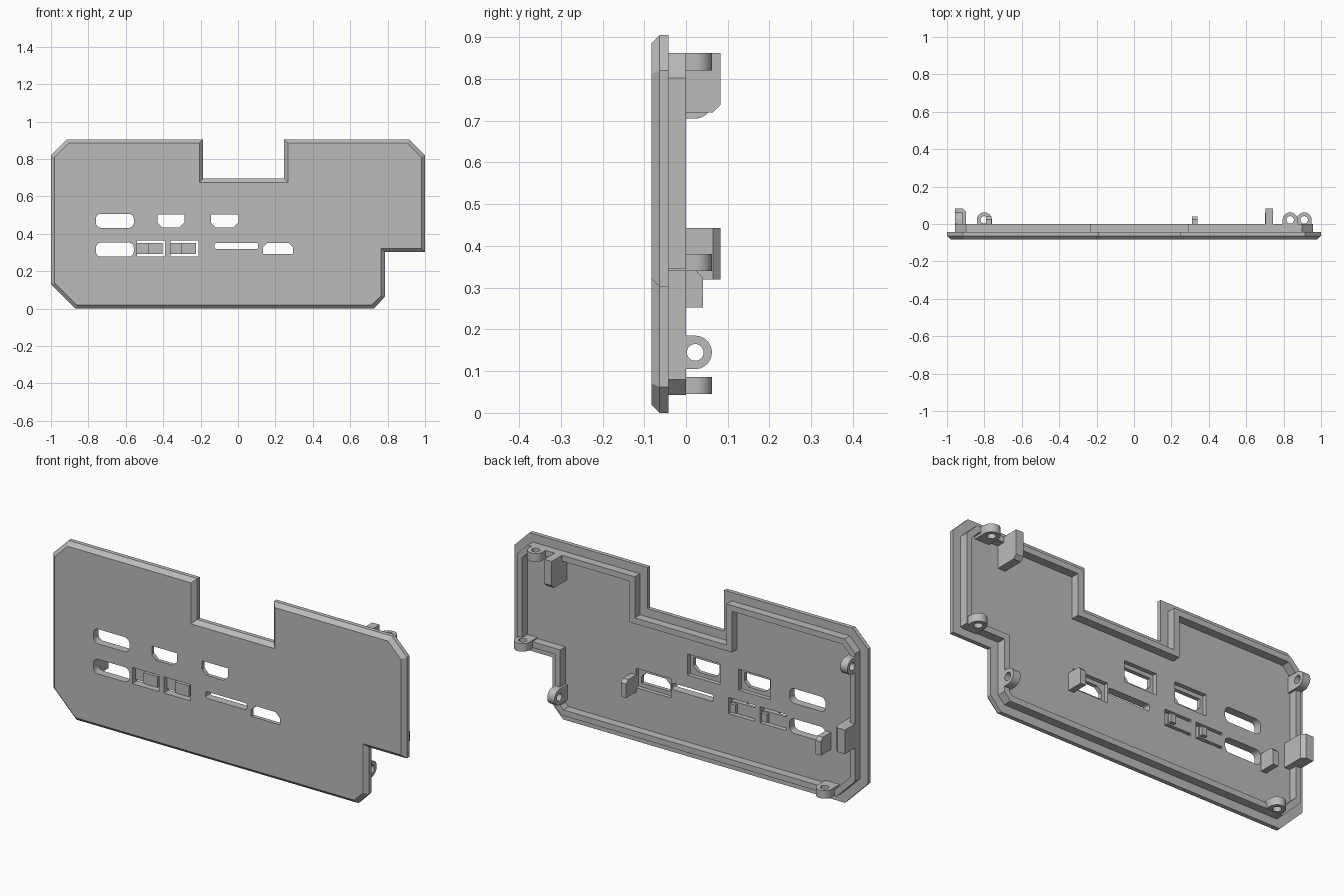
import bpy, bmesh, math
from mathutils import Vector

cube = bpy.data.objects.get("Cube")
if cube:
    bpy.data.objects.remove(cube, do_unlink=True)

grey = bpy.data.materials.new("plain grey")
grey.use_nodes = True
grey.diffuse_color = (0.5, 0.5, 0.5, 1)
grey.node_tree.nodes["Principled BSDF"].inputs["Base Color"].default_value = (0.5, 0.5, 0.5, 1)

FRONT, BEVEL, FLOOR, REAR = -0.083, -0.063, -0.042, 0.0


def loft(name, rings):
    """Closed solid through matching rings of 3D points."""
    bm = bmesh.new()
    loops = [[bm.verts.new(p) for p in ring] for ring in rings]
    for a, b in zip(loops, loops[1:]):
        for i in range(len(a)):
            j = (i + 1) % len(a)
            bm.faces.new((a[i], a[j], b[j], b[i]))
    bm.faces.new(loops[0])
    bm.faces.new(loops[-1])
    bmesh.ops.recalc_face_normals(bm, faces=bm.faces)
    mesh = bpy.data.meshes.new(name)
    bm.to_mesh(mesh)
    bm.free()
    mesh.materials.append(grey)
    obj = bpy.data.objects.new(name, mesh)
    bpy.context.collection.objects.link(obj)
    return obj


def place(points, axis, t):
    if axis == "x":                                  # points are (y, z)
        return [(t, a, b) for a, b in points]
    if axis == "y":                                  # points are (x, z)
        return [(a, t, b) for a, b in points]
    return [(a, b, t) for a, b in points]            # points are (x, y)


def prism(name, points, axis, lo, hi):
    return loft(name, [place(points, axis, lo), place(points, axis, hi)])


def rect(x0, x1, z0, z1):
    return [(x0, z0), (x1, z0), (x1, z1), (x0, z1)]


def rounded(x0, x1, z0, z1, r, steps=6):
    points = []
    corners = [(x1 - r, z1 - r), (x0 + r, z1 - r), (x0 + r, z0 + r), (x1 - r, z0 + r)]
    for k, (cx, cz) in enumerate(corners):
        for i in range(steps + 1):
            a = math.pi / 2 * (k + i / steps)
            points.append((cx + r * math.cos(a), cz + r * math.sin(a)))
    return points


def inset(points, d):
    """Offset a counter-clockwise outline inwards with mitred corners."""
    result = []
    for i, p in enumerate(points):
        p = Vector(p)
        u = (p - Vector(points[i - 1])).normalized()
        v = (Vector(points[(i + 1) % len(points)]) - p).normalized()
        n1, n2 = Vector((-u.y, u.x)), Vector((-v.y, v.x))
        q = p + (n1 + n2) * (d / (1 + n1.dot(n2)))
        result.append((q.x, q.y))
    return result


def cut(target, cutter):
    mod = target.modifiers.new("cut", "BOOLEAN")
    mod.operation = "DIFFERENCE"
    mod.solver = "EXACT"
    mod.object = cutter
    cutter.hide_render = True
    bpy.context.view_layer.objects.active = target
    bpy.ops.object.modifier_apply(modifier=mod.name)
    bpy.data.objects.remove(cutter, do_unlink=True)


# Panel with a bevelled front edge
outline = [(-0.87, 0), (0.725, 0), (0.785, 0.062), (0.785, 0.302), (1, 0.302),
           (1, 0.82), (0.915, 0.905), (0.247, 0.905), (0.247, 0.695),
           (-0.187, 0.695), (-0.187, 0.905), (-0.915, 0.905), (-1, 0.82), (-1, 0.13)]
panel = loft("panel", [place(inset(outline, 0.02), "y", FRONT),
                       place(outline, "y", BEVEL), place(outline, "y", FLOOR)])

# Raised lip around the back
lip = prism("back_lip", inset(outline, 0.043), "y", FLOOR, REAR)
cut(lip, prism("lip_cutter", inset(outline, 0.073), "y", FLOOR - 0.1, REAR + 0.1))

# Port openings through the panel
for shape in (rounded(-0.76, -0.557, 0.432, 0.507, 0.027),
              rounded(-0.76, -0.557, 0.278, 0.353, 0.027),
              rounded(-0.125, 0.108, 0.318, 0.352, 0.01)):
    cut(panel, prism("slot_cutter", shape, "y", -0.2, 0.1))

# Connector openings: two clipped corners and a wider recess behind
for x0, x1, z0, z1, clipped_top in ((-0.43, -0.287, 0.435, 0.503, False),
                                    (-0.145, 0.002, 0.435, 0.503, False),
                                    (0.133, 0.295, 0.293, 0.352, True)):
    c = 0.025
    shape = [(x0 + c, z0), (x1 - c, z0), (x1, z0 + c), (x1, z1), (x0, z1), (x0, z0 + c)]
    if clipped_top:
        shape = [(x, z0 + z1 - z) for x, z in shape]
    cut(panel, prism("port_cutter", shape, "y", -0.2, 0.1))
    recess = rect(x0 - 0.018, x1 + 0.018, z0 - 0.02, z1 + 0.02)
    cut(panel, prism("recess_cutter", recess, "y", BEVEL, 0.1))

# Flexible push buttons hinged at one end
for i, x in enumerate((-0.54, -0.362), 1):
    cut(panel, prism("button_cutter", rect(x, x + 0.15, 0.28, 0.363), "y", -0.2, 0.1))
    prism(f"button_arm_{i}", rect(x, x + 0.137, 0.293, 0.35), "y", -0.058, FLOOR)
    prism(f"button_pad_{i}", rect(x + 0.058, x + 0.137, 0.293, 0.35), "y", -0.075, -0.058)
    prism(f"button_pin_{i}", rect(x + 0.1, x + 0.13, 0.3, 0.343), "y", FLOOR, -0.025)


# Screw lugs: a rounded tab with a hole through it
def lug(name, axis, centre, lo, hi, steps=20):
    cy, r = 0.022, 0.04
    tab = [(-r, FLOOR)]
    tab += [(-r * math.cos(math.pi * i / steps), cy + r * math.sin(math.pi * i / steps))
            for i in range(steps + 1)]
    tab += [(r, FLOOR)]
    hole = [(0.02 * math.cos(math.tau * i / 32), cy + 0.02 * math.sin(math.tau * i / 32))
            for i in range(32)]

    def arrange(points):
        if axis == "x":
            return [(y, centre + a) for a, y in points]
        return [(centre + a, y) for a, y in points]
    obj = prism(name, arrange(tab), axis, lo, hi)
    cut(obj, prism("hole_cutter", arrange(hole), axis, lo - 0.1, hi + 0.1))
    bpy.ops.object.select_all(action="DESELECT")
    obj.select_set(True)
    bpy.context.view_layer.objects.active = obj
    bpy.ops.object.shade_smooth_by_angle(angle=math.radians(30))


lug("bottom_lug", "z", -0.8, 0.045, 0.086)
lug("top_lug", "z", 0.835, 0.82, 0.862)
lug("step_lug", "z", 0.91, 0.34, 0.381)
lug("step_side_lug", "x", 0.145, 0.701, 0.742)
lug("right_side_lug", "x", 0.745, -0.957, -0.916)

# Locating blocks with one chamfered corner
top = 0.083
prism("top_block", [(FLOOR, 0.72), (0.065, 0.72), (top, 0.738), (top, 0.862),
                    (FLOOR, 0.862)], "x", 0.702, 0.744)
prism("side_block", [(-0.957, FLOOR), (-0.897, FLOOR), (-0.897, 0.065),
                     (-0.915, top), (-0.957, top)], "z", 0.32, 0.443)

# Small board stops
for name, x in (("left_board_stop", 0.31), ("right_board_stop", -0.792)):
    prism(name, [(FLOOR, 0.252), (0.041, 0.252), (0.041, 0.324), (0.025, 0.34),
                 (FLOOR, 0.34)], "x", x, x + 0.03)
